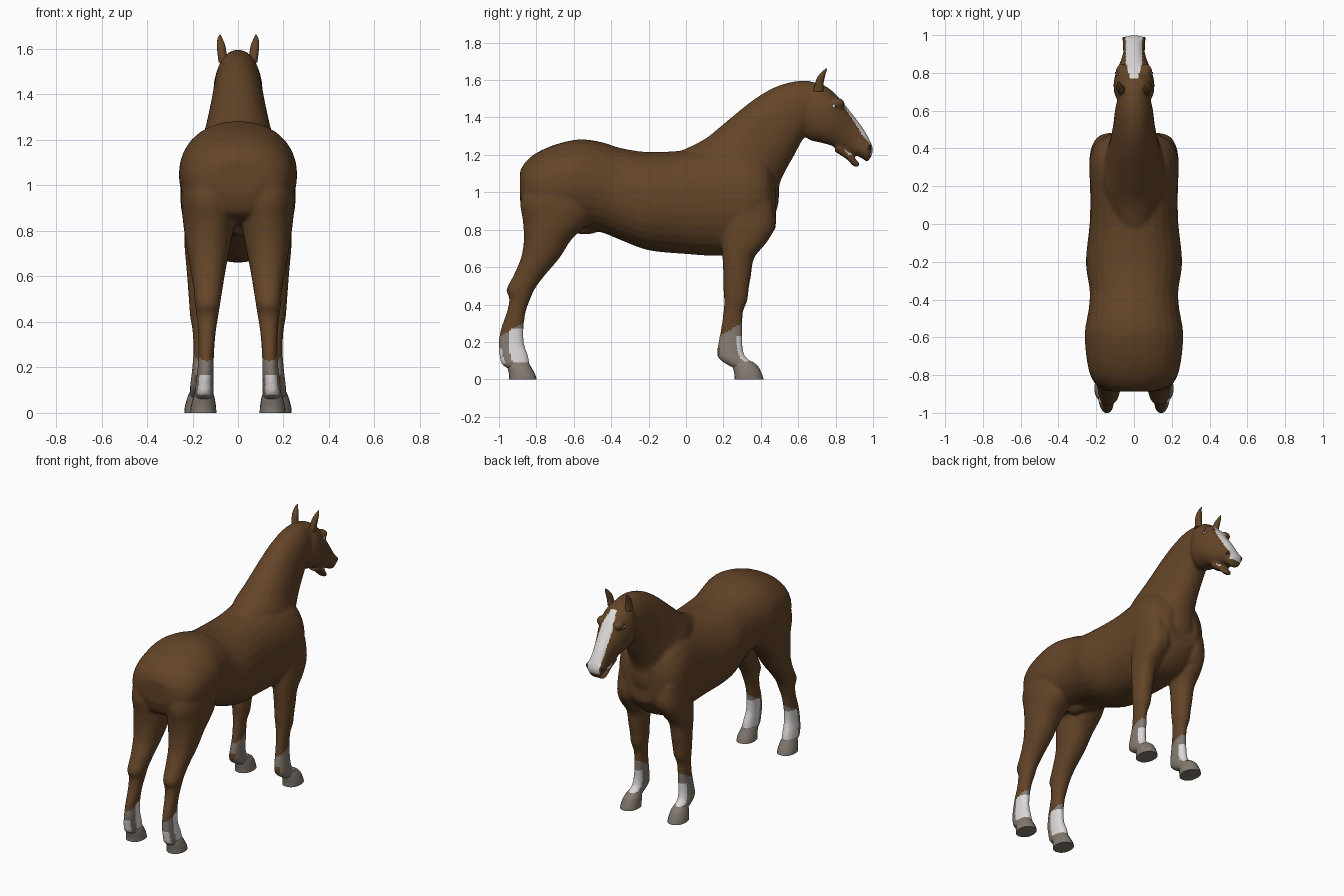
import bpy, bmesh, math
from mathutils import Vector


def material(name, rgb):
    m = bpy.data.materials.new(name)
    m.diffuse_color = (*rgb, 1)
    return m


BROWN = material("chestnut brown", (0.125, 0.058, 0.021))
GREY = material("hoof grey", (0.23, 0.195, 0.165))
WHITE = material("white marking", (0.72, 0.69, 0.68))
DARK = material("dark nostril", (0.02, 0.012, 0.01))


def spline(rows, steps):
    """Catmull-Rom interpolation between cross-section rows."""
    out = []
    for i in range(len(rows) - 1):
        p = [rows[max(0, min(len(rows) - 1, i + k))] for k in (-1, 0, 1, 2)]
        for s in range(steps):
            t = s / steps
            out.append([0.5 * (2 * b + (c - a) * t + (2 * a - 5 * b + 4 * c - d) * t * t
                               + (3 * b - a - 3 * c + d) * t ** 3) for a, b, c, d in zip(*p)])
    return out + [list(rows[-1])]


def loft(bm, rows, side=1, steps=4, seg=28, power=2.15):
    """Rows: end A (y, z), end B (y, z), half width, x centre."""
    rings = []
    for ay, az, by, bz, hw, xc in spline(rows, steps):
        ring = []
        for k in range(seg):
            a = 2 * math.pi * k / seg
            c, s = math.cos(a), math.sin(a)
            u = math.copysign(abs(c) ** (2 / power), c)
            w = math.copysign(abs(s) ** (2 / power), s)
            ring.append(bm.verts.new((side * xc + hw * w,
                                      (ay + by) / 2 + u * (ay - by) / 2,
                                      (az + bz) / 2 + u * (az - bz) / 2)))
        rings.append(ring)
    faces = [bm.faces.new(rings[0]), bm.faces.new(rings[-1])]
    for r, q in zip(rings, rings[1:]):
        for k in range(seg):
            j = (k + 1) % seg
            faces.append(bm.faces.new((r[k], r[j], q[j], q[k])))
    bmesh.ops.recalc_face_normals(bm, faces=faces)


def finish(name, bm, mats, angle=None):
    me = bpy.data.meshes.new(name)
    bm.to_mesh(me)
    bm.free()
    ob = bpy.data.objects.new(name, me)
    bpy.context.collection.objects.link(ob)
    for m in mats:
        me.materials.append(m)
    if angle:
        bpy.ops.object.select_all(action='DESELECT')
        ob.select_set(True)
        bpy.context.view_layer.objects.active = ob
        bpy.ops.object.shade_smooth_by_angle(angle=math.radians(angle))
    return ob


def upright(rows):
    """Vertical sections (y, top, bottom, half width)."""
    return [(y, t, y, b, w, 0) for y, t, b, w in rows]


def level(rows):
    """Horizontal sections (z, back y, front y, inner x, outer x)."""
    return [(f, z, b, z, (o - i) / 2, (o + i) / 2) for z, b, f, i, o in rows]


def ball(bm, centre, radii, seg=16):
    vs = bmesh.ops.create_uvsphere(bm, u_segments=seg, v_segments=seg // 2, radius=1)["verts"]
    for v in vs:
        v.co = Vector([c + r * p for c, r, p in zip(centre, radii, v.co)])


# Trunk, neck, head and lower jaw
TRUNK = upright([(-0.888, 1.11, 0.96, 0.10), (-0.86, 1.16, 0.88, 0.18), (-0.8, 1.21, 0.85, 0.23),
                 (-0.7, 1.255, 0.83, 0.253), (-0.57, 1.283, 0.81, 0.26), (-0.45, 1.268, 0.785, 0.24),
                 (-0.35, 1.237, 0.745, 0.235), (-0.2, 1.215, 0.69, 0.255), (0, 1.225, 0.67, 0.235),
                 (0.15, 1.25, 0.66, 0.232), (0.25, 1.27, 0.665, 0.235), (0.35, 1.25, 0.68, 0.235),
                 (0.43, 1.2, 0.74, 0.2), (0.48, 1.1, 0.81, 0.12)])
NECK = [(-0.02, 1.225, 0.42, 0.75, 0.16, 0), (0.1, 1.285, 0.49, 0.92, 0.18, 0),
        (0.2, 1.365, 0.5, 1.04, 0.15, 0), (0.35, 1.487, 0.535, 1.12, 0.125, 0),
        (0.47, 1.56, 0.58, 1.2, 0.11, 0), (0.58, 1.593, 0.63, 1.29, 0.1, 0),
        (0.66, 1.597, 0.68, 1.32, 0.085, 0)]
HEAD = [(0.62, 1.59, 0.635, 1.31, 0.06, 0), (0.70, 1.587, 0.66, 1.28, 0.1, 0),
        (0.77, 1.552, 0.72, 1.265, 0.108, 0), (0.83, 1.492, 0.775, 1.25, 0.095, 0),
        (0.888, 1.42, 0.825, 1.228, 0.072, 0), (0.945, 1.345, 0.87, 1.21, 0.057, 0),
        (0.985, 1.275, 0.915, 1.195, 0.06, 0), (1.0, 1.23, 0.95, 1.175, 0.052, 0),
        (0.99, 1.19, 0.968, 1.16, 0.032, 0)]
JAW = [(0.82, 1.27, 0.79, 1.22, 0.05, 0), (0.88, 1.21, 0.855, 1.18, 0.042, 0),
       (0.91, 1.173, 0.895, 1.14, 0.036, 0), (0.932, 1.155, 0.92, 1.133, 0.022, 0)]

# Hind and front legs
HIND = level([(1.1, -0.85, -0.5, 0.02, 0.235), (0.95, -0.885, -0.48, 0.01, 0.25),
              (0.85, -0.873, -0.51, 0.012, 0.243), (0.75, -0.867, -0.61, 0.03, 0.23),
              (0.65, -0.882, -0.675, 0.05, 0.213), (0.55, -0.925, -0.76, 0.067, 0.196),
              (0.48, -0.96, -0.81, 0.078, 0.19), (0.43, -0.945, -0.832, 0.086, 0.183),
              (0.36, -0.958, -0.857, 0.097, 0.176), (0.27, -0.99, -0.868, 0.105, 0.174),
              (0.19, -1.003, -0.865, 0.107, 0.178), (0.13, -0.998, -0.845, 0.108, 0.186),
              (0.08, -0.985, -0.835, 0.108, 0.19), (0.05, -0.935, -0.835, 0.115, 0.185)])
FRONT = level([(0.95, 0.2, 0.46, 0.1, 0.225), (0.82, 0.19, 0.475, 0.07, 0.235),
               (0.73, 0.19, 0.43, 0.075, 0.235), (0.65, 0.195, 0.365, 0.09, 0.228),
               (0.55, 0.2, 0.347, 0.1, 0.22), (0.48, 0.2, 0.335, 0.105, 0.215),
               (0.42, 0.204, 0.328, 0.112, 0.21), (0.36, 0.2, 0.305, 0.125, 0.2),
               (0.27, 0.187, 0.303, 0.13, 0.196), (0.18, 0.17, 0.303, 0.132, 0.203),
               (0.125, 0.167, 0.315, 0.132, 0.21), (0.09, 0.2, 0.355, 0.135, 0.212),
               (0.05, 0.275, 0.375, 0.14, 0.21)])

bm = bmesh.new()
for rows in (TRUNK, NECK, HEAD, JAW):
    loft(bm, rows)
for side in (-1, 1):
    loft(bm, HIND, side)
    loft(bm, FRONT, side)
    ball(bm, (side * 0.062, 0.81, 1.475), (0.035, 0.04, 0.03))  # brow
    ball(bm, (side * 0.045, 0.975, 1.235), (0.018, 0.02, 0.03))  # nostril flare
    ball(bm, (side * 0.13, 0.36, 0.85), (0.095, 0.125, 0.13))  # breast muscle
ball(bm, (0, -0.54, 0.81), (0.045, 0.09, 0.035))  # sheath

# Fuse the parts into one smooth skin
raw = finish("body_blockout", bm, [])
fuse = raw.modifiers.new("fuse", 'REMESH')
fuse.mode = 'VOXEL'
fuse.voxel_size = 0.0095
relax = raw.modifiers.new("relax", 'SMOOTH')
relax.factor = 0.5
relax.iterations = 7
skin = bpy.data.meshes.new_from_object(raw.evaluated_get(bpy.context.evaluated_depsgraph_get()))
bpy.data.objects.remove(raw)
bm = bmesh.new()
bm.from_mesh(skin)
bpy.data.meshes.remove(skin)


def coat(c, n):
    """0 brown, 1 grey sock, 2 white marking."""
    if c.y > 0.77 and c.z > 1.2:  # blaze down the face
        wide = min(0.043, 0.018 + 0.3 * (c.y - 0.77))
        return 2 if abs(c.x) < wide and n.y > 0.25 else 0
    if c.z < 0.31:  # socks
        if c.y < 0:
            if c.z > 0.225 + 0.6 * (c.y + 1.0):
                return 0
            front = n.y > -0.1 and 0.09 < c.z < 0.27
            heel = n.y < -0.5 and 0.08 < c.z < 0.17
            return 2 if front or heel else 1
        if c.z > 0.23 + 0.6 * (c.y - 0.18):
            return 0
        if n.y < -0.6 and 0.125 < c.z < 0.17:  # ergot patch
            return 0
        return 2 if n.y > 0.3 and c.z < 0.23 else 1
    return 0


bm.normal_update()
for f in bm.faces:
    f.smooth = True
    f.material_index = coat(f.calc_center_median(), f.normal)
finish("horse_body", bm, [BROWN, GREY, WHITE])

# Hooves, ears, eyes and nostrils
HIND_HOOF = level([(0.0, -0.945, -0.798, 0.095, 0.21), (0.03, -0.947, -0.808, 0.097, 0.207),
                   (0.07, -0.955, -0.83, 0.104, 0.196), (0.095, -0.95, -0.843, 0.115, 0.185)])
FRONT_HOOF = level([(0.0, 0.26, 0.415, 0.12, 0.236), (0.03, 0.258, 0.405, 0.122, 0.233),
                    (0.07, 0.25, 0.385, 0.129, 0.222), (0.095, 0.25, 0.355, 0.138, 0.21)])
EAR = level([(1.54, 0.68, 0.735, 0.045, 0.085), (1.58, 0.69, 0.735, 0.05, 0.09),
             (1.615, 0.702, 0.742, 0.056, 0.093), (1.645, 0.727, 0.75, 0.068, 0.09),
             (1.663, 0.75, 0.756, 0.077, 0.082)])
for side, tag in ((-1, "left"), (1, "right")):
    for name, rows, mat in (("hind_hoof", HIND_HOOF, GREY), ("front_hoof", FRONT_HOOF, GREY),
                            ("ear", EAR, BROWN)):
        bm = bmesh.new()
        loft(bm, rows, side, seg=20)
        finish(f"{name}_{tag}", bm, [mat], 50)
    for name, pos, size, mat in (
            ("eye", (0.086, 0.795, 1.46), (0.013, 0.016, 0.012), WHITE),
            ("pupil", (0.096, 0.8, 1.46), (0.005, 0.006, 0.007), DARK),
            ("nostril", (0.055, 0.98, 1.238), (0.007, 0.01, 0.014), DARK)):
        bm = bmesh.new()
        ball(bm, (side * pos[0], pos[1], pos[2]), size)
        finish(f"{name}_{tag}", bm, [mat], 60)
